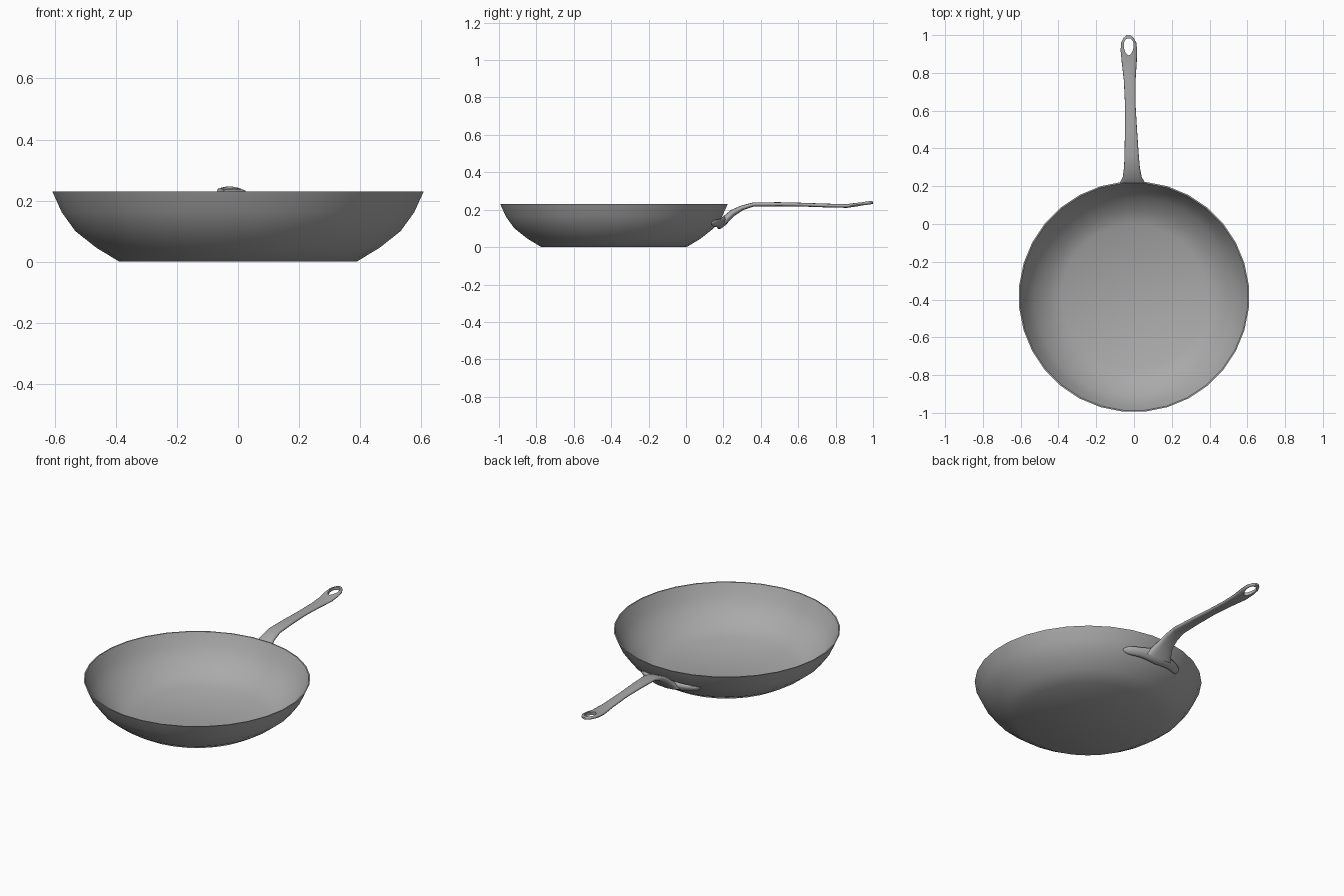
import bpy, bmesh
from math import sin, cos, tau, pi, hypot
from mathutils import Vector

cube = bpy.data.objects.get("Cube")
if cube:
    bpy.data.objects.remove(cube, do_unlink=True)

PAN_Y = -0.385
OUTER = [(0.39, 0.0), (0.465, 0.045), (0.535, 0.1), (0.58, 0.162), (0.611, 0.23)]
WALL = 0.007

metal = bpy.data.materials.new("grey metal")
metal.use_nodes = True
metal.diffuse_color = (0.4, 0.4, 0.4, 1)
metal.node_tree.nodes["Principled BSDF"].inputs["Base Color"].default_value = (0.4, 0.4, 0.4, 1)


def loft(name, rings):
    """Skin a list of closed rings and cap both ends."""
    bm = bmesh.new()
    loops = [[bm.verts.new(p) for p in ring] for ring in rings]
    n = len(loops[0])
    for a, b in zip(loops, loops[1:]):
        for i in range(n):
            j = (i + 1) % n
            bm.faces.new((a[i], a[j], b[j], b[i]))
    bm.faces.new(loops[0])
    bm.faces.new(loops[-1])
    bmesh.ops.recalc_face_normals(bm, faces=bm.faces)
    mesh = bpy.data.meshes.new(name)
    bm.to_mesh(mesh)
    bm.free()
    mesh.materials.append(metal)
    obj = bpy.data.objects.new(name, mesh)
    bpy.context.collection.objects.link(obj)
    return obj


def activate(obj):
    bpy.ops.object.select_all(action='DESELECT')
    obj.select_set(True)
    bpy.context.view_layer.objects.active = obj


def smooth(obj, angle=0.55):
    activate(obj)
    bpy.ops.object.shade_smooth_by_angle(angle=angle)


def oval(centre, major, minor, n=16, power=1.0):
    """Ring around centre; power below one squares the corners."""
    def shape(v):
        return abs(v) ** power * (1 if v >= 0 else -1)
    return [centre + major * shape(cos(tau * i / n)) + minor * shape(sin(tau * i / n))
            for i in range(n)]


def wall_radius(z):
    for (r0, z0), (r1, z1) in zip(OUTER, OUTER[1:]):
        if z <= z1:
            return r0 + (r1 - r0) * (z - z0) / (z1 - z0)
    return OUTER[-1][0]


# Pan: outer wall up to the rim, then back down the inside
def circle(r, z, n=32):
    return [(r * cos(tau * (i + 0.5) / n), PAN_Y + r * sin(tau * (i + 0.5) / n), z)
            for i in range(n)]


inner = [(r - WALL, max(z, WALL)) for r, z in reversed(OUTER)]
smooth(loft("pan", [circle(r, z) for r, z in OUTER + inner]))

# Handle: y, z, half width, half thickness along its length
PATH = [(0.195, 0.125, 0.085, 0.018), (0.216, 0.152, 0.068, 0.02),
        (0.25, 0.183, 0.05, 0.018), (0.3, 0.21, 0.042, 0.013),
        (0.36, 0.228, 0.038, 0.011), (0.5, 0.229, 0.032, 0.011),
        (0.62, 0.227, 0.028, 0.01), (0.76, 0.222, 0.031, 0.01),
        (0.86, 0.22, 0.04, 0.01), (0.92, 0.228, 0.044, 0.01),
        (0.96, 0.234, 0.04, 0.01), (0.985, 0.237, 0.027, 0.009),
        (1.0, 0.238, 0.01, 0.006)]
rings = []
for k, (y, z, half_w, half_t) in enumerate(PATH):
    before, after = PATH[max(k - 1, 0)], PATH[min(k + 1, len(PATH) - 1)]
    dy, dz = after[0] - before[0], after[1] - before[1]
    up = Vector((0, -dz, dy)) / hypot(dy, dz)
    x = -0.003 - 0.026 * y
    rings.append(oval(Vector((x, y, z)), Vector((half_w, 0, 0)), up * half_t, 16, 0.75))
handle = loft("handle", rings)

# Teardrop hanging hole cut through the handle end
HOLE = Vector((-0.028, 0.938, 0))
cutter = loft("hole_cutter", [
    [HOLE + Vector((0.026 * cos(a) * (1 + 0.2 * sin(a)), 0.045 * sin(a), z))
     for a in (tau * i / 20 for i in range(20))] for z in (0.15, 0.3)])
cutter.hide_render = True
cut = handle.modifiers.new("hole", 'BOOLEAN')
cut.operation = 'DIFFERENCE'
cut.solver = 'EXACT'
cut.object = cutter
activate(handle)
bpy.ops.object.modifier_apply(modifier="hole")
bpy.data.objects.remove(cutter, do_unlink=True)
smooth(handle, 0.8)

# Bracket: winged strap hugging the outside of the wall under the handle
SPREAD, STEPS = 0.35, 16
rings = []
for k in range(STEPS + 1):
    s = -cos(pi * k / STEPS)
    t = s * SPREAD
    z = 0.143 - 0.012 * abs(s)
    end = max(1 - abs(s) ** 6, 0.02) ** 0.5
    half_h = (0.027 + 0.016 * max(0, 1 - 2 * abs(s))) * end
    half_t = (0.012 + 0.008 * (1 - abs(s))) * end
    out = Vector((sin(t), cos(t), 0))
    along = out * 0.57 + Vector((0, 0, 0.82))
    away = out * 0.82 - Vector((0, 0, 0.57))
    centre = Vector((0, PAN_Y, z)) + out * wall_radius(z) + away * (half_t - 0.003)
    rings.append(oval(centre, along * half_h, away * half_t, 12))
smooth(loft("handle_bracket", rings), 0.9)
